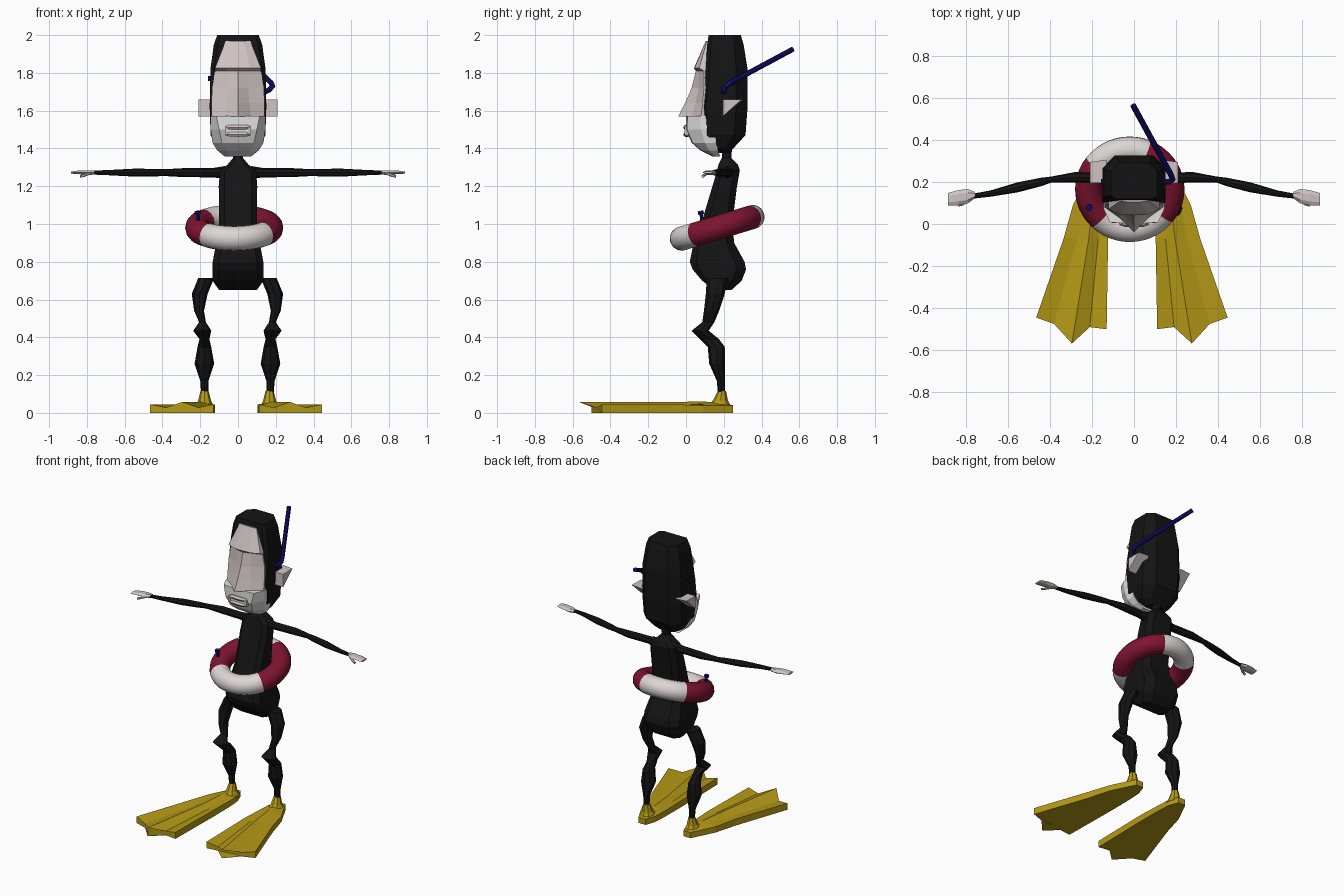
import bpy, bmesh, math
from mathutils import Vector, Matrix


def material(name, rgb):
    m = bpy.data.materials.new(name)
    m.diffuse_color = (*rgb, 1)
    return m


BLACK = material("black neoprene", (0.007, 0.007, 0.007))
SKIN = material("pale skin", (0.62, 0.55, 0.54))
WHITE = material("white chin", (0.75, 0.75, 0.75))
RING_WHITE = material("ring white", (0.72, 0.67, 0.66))
RED = material("ring red", (0.21, 0.007, 0.03))
YELLOW = material("fin yellow", (0.46, 0.32, 0.008))
BLUE = material("navy blue", (0.006, 0.005, 0.17))


def finish(name, bm, mats, smooth=False):
    bmesh.ops.recalc_face_normals(bm, faces=bm.faces)
    me = bpy.data.meshes.new(name)
    bm.to_mesh(me)
    bm.free()
    for m in mats:
        me.materials.append(m)
    ob = bpy.data.objects.new(name, me)
    bpy.context.collection.objects.link(ob)
    if smooth:
        for p in me.polygons:
            p.use_smooth = True
    return ob


def loft(name, rings, mat, smooth=False):
    """Skin closed rings of points and cap both ends."""
    bm = bmesh.new()
    vs = [[bm.verts.new(p) for p in r] for r in rings]
    n = len(vs[0])
    for a, b in zip(vs, vs[1:]):
        for i in range(n):
            j = (i + 1) % n
            bm.faces.new((a[i], a[j], b[j], b[i]))
    bm.faces.new(vs[0])
    bm.faces.new(vs[-1])
    return finish(name, bm, [mat], smooth)


def slab(z, w, yf, yb, cf, cb):
    """Horizontal rectangle with chamfered front and back corners."""
    return [(-w + cf, yf, z), (w - cf, yf, z), (w, yf + cf, z), (w, yb - cb, z),
            (w - cb, yb, z), (-w + cb, yb, z), (-w, yb - cb, z), (-w, yf + cf, z)]


def oval(c, u, v, n):
    c, u, v = Vector(c), Vector(u), Vector(v)
    return [c + u * math.cos(2 * math.pi * i / n) + v * math.sin(2 * math.pi * i / n)
            for i in range(n)]


def box(name, lo, hi, mat):
    r = lambda z: [(lo[0], lo[1], z), (hi[0], lo[1], z), (hi[0], hi[1], z), (lo[0], hi[1], z)]
    return loft(name, [r(lo[2]), r(hi[2])], mat)


def tube(name, pts, r, mat, n=10):
    pts = [Vector(p) for p in pts]
    rings = []
    u = None
    for i, p in enumerate(pts):
        t = (pts[min(i + 1, len(pts) - 1)] - pts[max(i - 1, 0)]).normalized()
        ref = u if u else (Vector((0, 0, 1)) if abs(t.z) < 0.8 else Vector((1, 0, 0)))
        u = (ref - t * ref.dot(t)).normalized()
        rings.append(oval(p, u * r, t.cross(u) * r, n))
    return loft(name, rings, mat)


# Hood
loft("hood", [slab(*r) for r in [
    (2.0, 0.11, 0.12, 0.29, 0.02, 0.04), (1.95, 0.128, 0.112, 0.305, 0.02, 0.05),
    (1.82, 0.146, 0.105, 0.326, 0.02, 0.06), (1.62, 0.15, 0.09, 0.326, 0.015, 0.06),
    (1.47, 0.145, 0.10, 0.315, 0.015, 0.06), (1.40, 0.11, 0.14, 0.25, 0.02, 0.04),
    (1.375, 0.06, 0.16, 0.23, 0.02, 0.02)]], BLACK)


def face_ring(z, w, yo, i, yi, yc, back):
    return [(-w, back, z), (-w, yo, z), (-i, yi, z), (0, yc, z),
            (i, yi, z), (w, yo, z), (w, back, z)]


# Forehead, brow and wedge nose
loft("face", [face_ring(*r) for r in [
    (1.97, 0.065, 0.11, 0.03, 0.105, 0.105, 0.17),
    (1.825, 0.122, 0.07, 0.065, 0.045, 0.042, 0.17),
    (1.81, 0.122, 0.095, 0.055, 0.07, 0.052, 0.17),
    (1.72, 0.138, 0.095, 0.055, 0.065, 0.03, 0.17),
    (1.64, 0.14, 0.088, 0.06, 0.05, -0.005, 0.17),
    (1.57, 0.14, 0.08, 0.07, 0.03, -0.04, 0.17)]], SKIN)

# Chin and mouth
loft("chin", [face_ring(*r) for r in [
    (1.572, 0.146, 0.075, 0.115, 0.008, 0.0, 0.15),
    (1.50, 0.145, 0.08, 0.10, 0.005, 0.0, 0.15),
    (1.43, 0.135, 0.10, 0.085, 0.035, 0.03, 0.16),
    (1.39, 0.11, 0.12, 0.065, 0.08, 0.075, 0.17),
    (1.357, 0.07, 0.155, 0.04, 0.145, 0.14, 0.18)]], WHITE)
for label, z in (("lower_lip", 1.475), ("upper_lip", 1.512)):
    loft(label, [oval((x, 0.004, z), (0, 0.018 * k, 0), (0, 0, 0.014 * k), 6)
                 for x, k in ((-0.066, 0.5), (-0.045, 1), (0, 1.1), (0.045, 1), (0.066, 0.5))], SKIN)
for s in (-1, 1):
    box("mouth_corner", (s * 0.062 - 0.008, -0.008, 1.473), (s * 0.062 + 0.008, 0.02, 1.514), SKIN)
box("teeth", (-0.055, -0.006, 1.485), (0.055, 0.01, 1.502), WHITE)

# Torso with hips and neck
loft("torso", [slab(*r) for r in [
    (1.42, 0.03, 0.19, 0.245, 0.012, 0.012), (1.35, 0.026, 0.19, 0.24, 0.012, 0.012),
    (1.315, 0.055, 0.172, 0.275, 0.02, 0.02), (1.285, 0.095, 0.165, 0.285, 0.025, 0.03),
    (1.20, 0.102, 0.14, 0.27, 0.03, 0.03), (1.00, 0.10, 0.08, 0.245, 0.03, 0.03),
    (0.90, 0.115, 0.04, 0.255, 0.03, 0.04), (0.80, 0.134, 0.02, 0.31, 0.035, 0.05),
    (0.76, 0.136, 0.035, 0.318, 0.035, 0.05), (0.70, 0.135, 0.085, 0.295, 0.03, 0.05),
    (0.65, 0.10, 0.15, 0.24, 0.02, 0.03)]], BLACK)

for s in (-1, 1):
    side = "left" if s < 0 else "right"
    # Ear wedge
    loft(side + "_ear", [[(s * x, 0.195, 1.57), (s * x, 0.195, 1.658), (s * x, y, 1.66)]
                         for x, y in ((0.13, 0.305), (0.21, 0.295))], SKIN)
    # Arm: x, y, half depth, half height
    loft(side + "_arm", [oval((s * x, y, 1.272), (0, d, 0), (0, 0, h), 8) for x, y, d, h in [
        (0.07, 0.22, 0.035, 0.035), (0.13, 0.218, 0.025, 0.025), (0.28, 0.222, 0.025, 0.024),
        (0.39, 0.212, 0.014, 0.018), (0.44, 0.20, 0.02, 0.02), (0.55, 0.175, 0.024, 0.021),
        (0.68, 0.145, 0.015, 0.014), (0.78, 0.13, 0.011, 0.010)]], BLACK)
    # Hand and thumb
    loft(side + "_hand", [oval((s * x, y, z), (0, d, 0), (0, 0, h), 6) for x, y, z, d, h in [
        (0.755, 0.138, 1.272, 0.014, 0.012), (0.79, 0.132, 1.272, 0.034, 0.014),
        (0.835, 0.125, 1.274, 0.036, 0.012), (0.885, 0.117, 1.272, 0.03, 0.006)]], SKIN)
    tube(side + "_thumb", [(s * 0.78, 0.115, 1.27), (s * 0.815, 0.095, 1.258),
                           (s * 0.835, 0.09, 1.252)], 0.008, SKIN, 6)
    # Leg: x, y, z, half width, half depth
    loft(side + "_leg", [oval((s * x - 0.003, y, z), (w, 0, 0), (0, d, 0), 8) for x, y, z, w, d in [
        (0.11, 0.18, 0.70, 0.05, 0.05), (0.165, 0.165, 0.715, 0.042, 0.055),
        (0.20, 0.155, 0.63, 0.042, 0.05), (0.203, 0.135, 0.54, 0.026, 0.04),
        (0.185, 0.118, 0.48, 0.018, 0.032), (0.186, 0.075, 0.435, 0.048, 0.045),
        (0.175, 0.125, 0.39, 0.026, 0.05), (0.175, 0.16, 0.35, 0.036, 0.045),
        (0.175, 0.165, 0.26, 0.052, 0.042), (0.175, 0.185, 0.17, 0.022, 0.022),
        (0.173, 0.188, 0.09, 0.018, 0.018)]], BLACK)
    # Boot of the fin around the ankle
    loft(side + "_fin_ankle", [oval((s * 0.172 - 0.005, y, z), (w, 0, 0), (0, d, 0), 8)
                               for y, z, w, d in [(0.175, 0.03, 0.052, 0.065),
                                                  (0.182, 0.065, 0.034, 0.04),
                                                  (0.19, 0.115, 0.022, 0.022)]], YELLOW)
    # Fin blade: rows of five points from heel to toe, flat underneath
    rows = [([0.20, 0.185, 0.172, 0.158, 0.145], [0.25] * 5, [0.04] * 5),
            ([0.235, 0.205, 0.175, 0.145, 0.12], [0.18] * 5, [0.04, 0.05, 0.055, 0.05, 0.04]),
            ([0.28, 0.235, 0.188, 0.15, 0.115], [0.09] * 5, [0.04, 0.048, 0.06, 0.048, 0.04]),
            ([0.325, 0.26, 0.205, 0.16, 0.113], [-0.07] * 5, [0.045, 0.036, 0.058, 0.036, 0.045]),
            ([0.455, 0.37, 0.285, 0.20, 0.12], [-0.445, -0.475, -0.568, -0.49, -0.50],
             [0.045, 0.028, 0.058, 0.028, 0.045])]
    loft(side + "_fin", [[(s * x - 0.01, y, z) for x, y, z in zip(*r)] +
                         [(s * x - 0.01, y, 0.0) for x, y in zip(r[0][::-1], r[1][::-1])]
                         for r in rows], YELLOW)

# Swim ring, tilted, with colour bands by angle
bm = bmesh.new()
N, M, R, T = 48, 14, 0.195, 0.065
tilt = Matrix.Translation((-0.02, 0.165, 0.98)) @ Matrix.Rotation(math.radians(17), 4, 'X')
grid = []
for i in range(N):
    a = 2 * math.pi * i / N
    grid.append([bm.verts.new(tilt @ Vector((
        (R + T * math.cos(b)) * math.cos(a), (R + T * math.cos(b)) * math.sin(a), T * math.sin(b))))
        for b in [2 * math.pi * j / M for j in range(M)]])
for i in range(N):
    deg = (i + 0.5) * 360 / N
    white = 68 < deg < 142 or 228 < deg < 322
    for j in range(M):
        k, l = (i + 1) % N, (j + 1) % M
        f = bm.faces.new((grid[i][j], grid[k][j], grid[k][l], grid[i][l]))
        f.material_index = 0 if white else 1
finish("swim_ring", bm, [RING_WHITE, RED], True)

# Ring valve
tube("ring_valve", [(-0.21, 0.085, 1.0), (-0.212, 0.08, 1.055)], 0.009, BLUE)
tube("valve_cap", [(-0.212, 0.08, 1.052), (-0.214, 0.077, 1.068)], 0.016, BLUE)

# Snorkel and its peg on the other side of the hood
tube("snorkel", [(0.13, 0.20, 1.695), (0.165, 0.20, 1.71), (0.184, 0.212, 1.73),
                 (0.175, 0.235, 1.748), (-0.005, 0.565, 1.925)], 0.014, BLUE)
tube("snorkel_peg", [(-0.12, 0.2, 1.77), (-0.158, 0.2, 1.77)], 0.014, BLUE)
